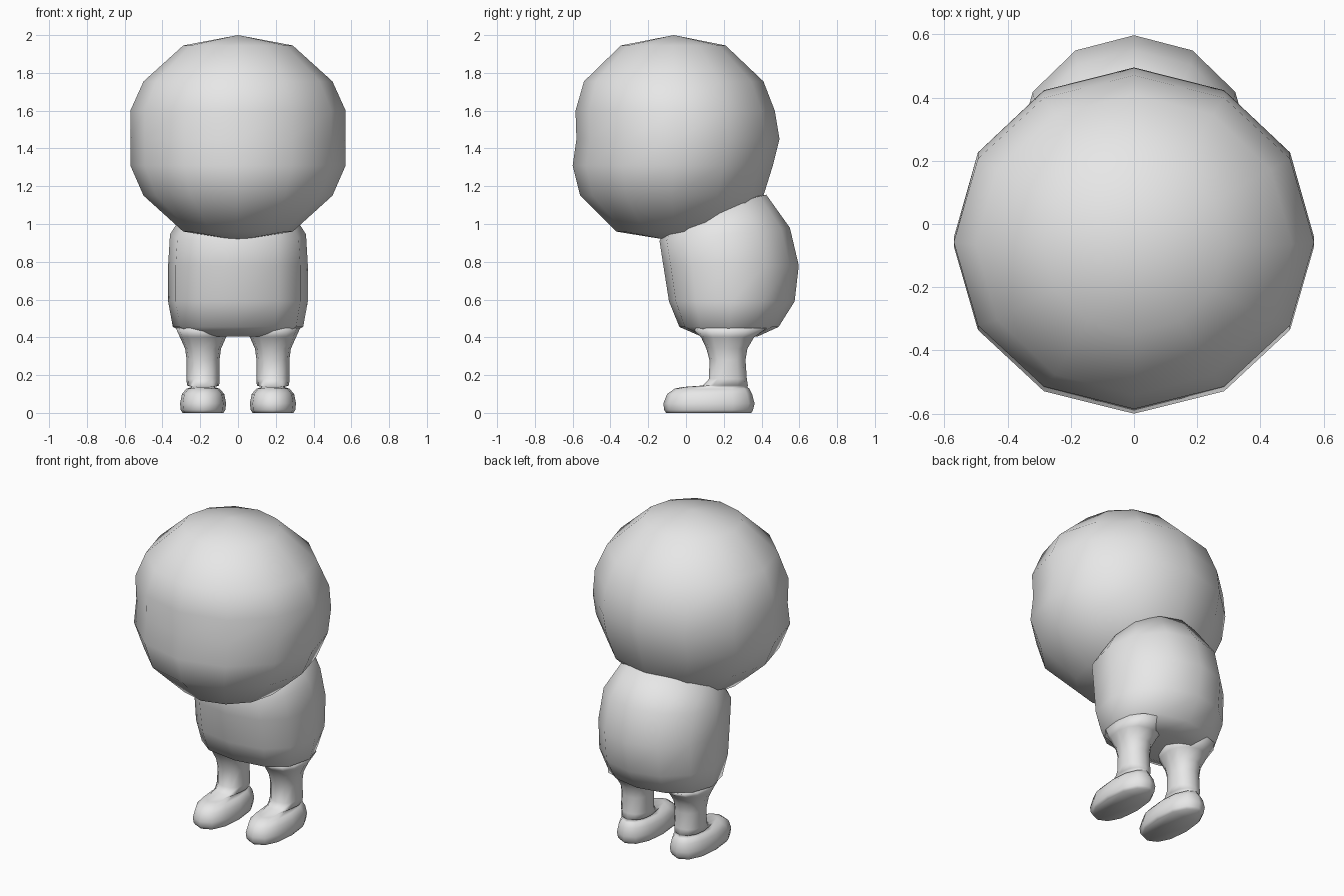
import bpy, bmesh, math

if "Cube" in bpy.data.objects:
    bpy.data.objects.remove(bpy.data.objects["Cube"])

grey = bpy.data.materials.new("plain grey")
grey.diffuse_color = (0.8, 0.8, 0.8, 1)
grey.use_nodes = True
grey.node_tree.nodes["Principled BSDF"].inputs["Base Color"].default_value = grey.diffuse_color


def power(v, e):
    return math.copysign(abs(v) ** e, v)


def loft(name, rings, cx=0.0, bottom=None, top=None, n=12, front=2.0, back=2.0):
    """Rings are (z_front, z_back, half_width, y_front, y_back), listed upwards.
    bottom / top are optional (y, z) pole points; otherwise the end is a flat cap."""
    bm = bmesh.new()
    loops = []
    for zf, zb, hx, yf, yb in rings:
        loop = []
        for i in range(n):
            a = 2 * math.pi * i / n
            c, s = math.cos(a), math.sin(a)
            if abs(c) < 1e-6:
                c = 0.0
            if abs(s) < 1e-6:
                s = 0.0
            e = 2 / (back if s > 0 else front)
            u = power(s, e)
            loop.append(bm.verts.new((cx + hx * power(c, e),
                                      (yf + yb) / 2 + u * (yb - yf) / 2,
                                      (zf + zb) / 2 + u * (zb - zf) / 2)))
        loops.append(loop)
    for lo, hi in zip(loops, loops[1:]):
        for i in range(n):
            j = (i + 1) % n
            bm.faces.new((lo[i], lo[j], hi[j], hi[i]))
    for loop, pole in ((loops[0], bottom), (loops[-1], top)):
        if pole:
            p = bm.verts.new((cx, pole[0], pole[1]))
            for i in range(n):
                bm.faces.new((loop[i], loop[(i + 1) % n], p))
        else:
            bm.faces.new(loop)
    bmesh.ops.recalc_face_normals(bm, faces=bm.faces)
    for f in bm.faces:
        f.smooth = True
    me = bpy.data.meshes.new(name)
    bm.to_mesh(me)
    bm.free()
    me.materials.append(grey)
    ob = bpy.data.objects.new(name, me)
    bpy.context.collection.objects.link(ob)
    return ob


# Large round head, slightly dented at the front
loft("head", [
    (0.96, 0.96, 0.29, -0.37, 0.23),
    (1.15, 1.15, 0.50, -0.56, 0.41),
    (1.31, 1.31, 0.57, -0.60, 0.46),
    (1.45, 1.45, 0.57, -0.58, 0.495),
    (1.60, 1.60, 0.57, -0.585, 0.47),
    (1.755, 1.755, 0.50, -0.54, 0.41),
    (1.945, 1.945, 0.29, -0.345, 0.21),
], bottom=(-0.08, 0.913), top=(-0.065, 2.0))

# Hunched torso, its top tilted up into the back of the head
loft("body", [
    (0.405, 0.405, 0.24, 0.08, 0.38),
    (0.455, 0.455, 0.345, -0.035, 0.49),
    (0.59, 0.59, 0.37, -0.09, 0.575),
    (0.78, 0.78, 0.37, -0.12, 0.597),
    (0.91, 0.98, 0.36, -0.14, 0.55),
    (1.02, 1.155, 0.27, -0.08, 0.425),
], bottom=(0.22, 0.44), top=(0.15, 1.14), front=2.5)

# Legs with rounded feet, flaring into the torso
for side, x in (("left", 0.185), ("right", -0.185)):
    rows = [
        (0.00, 0.108, -0.105, 0.345),
        (0.015, 0.118, -0.115, 0.355),
        (0.05, 0.122, -0.12, 0.363),
        (0.10, 0.112, -0.10, 0.35),
        (0.128, 0.088, -0.06, 0.335),
        (0.137, 0.06, -0.02, 0.325),
        (0.145, 0.085, 0.09, 0.328),
        (0.18, 0.088, 0.122, 0.322),
        (0.28, 0.087, 0.124, 0.315),
        (0.34, 0.095, 0.108, 0.325),
        (0.40, 0.122, 0.08, 0.36),
        (0.45, 0.145, 0.03, 0.43),
    ]
    loft(side + "_leg", [(z, z, w, a, b) for z, w, a, b in rows],
         cx=x, front=2.3, back=2.2)
